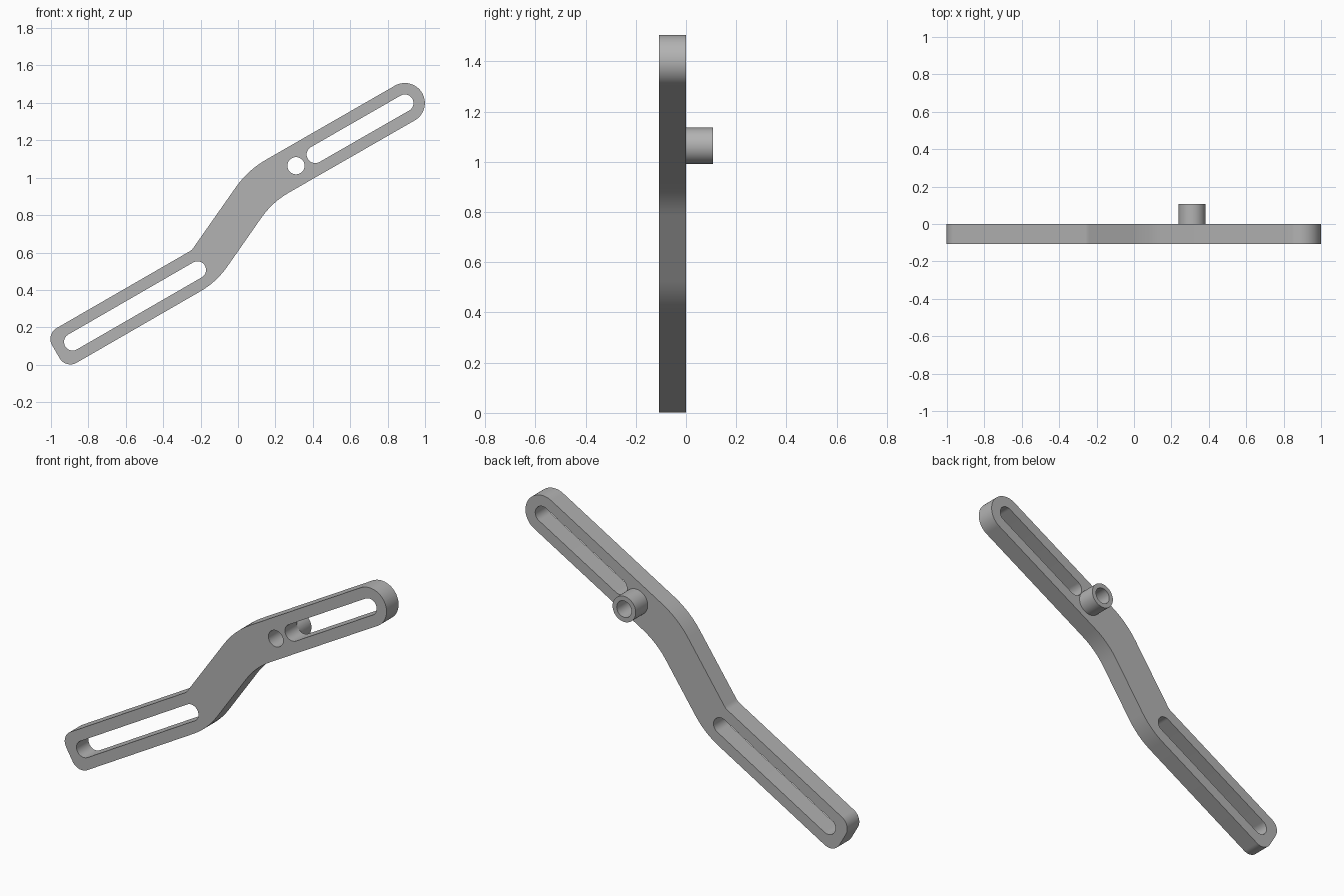
import bpy, bmesh
from math import radians, cos, sin, pi, tan
from mathutils import Vector

if "Cube" in bpy.data.objects:
    bpy.data.objects.remove(bpy.data.objects["Cube"], do_unlink=True)

GREY = (0.45, 0.45, 0.45, 1)
grey = bpy.data.materials.new("plain grey")
grey.use_nodes = True
grey.diffuse_color = GREY
grey.node_tree.nodes["Principled BSDF"].inputs["Base Color"].default_value = GREY

THICK, HALF, SLOT_R = 0.107, 0.107, 0.046
along = Vector((cos(radians(30)), sin(radians(30))))   # direction of both arms
across = Vector((-along.y, along.x))
low_end, low_in = Vector((-0.884, 0.122)), Vector((-0.217, 0.507))
up_in, up_end = Vector((0.413, 1.124)), Vector((0.892, 1.399))
pivot = Vector((0.31, 1.064))


def arc(centre, radius, start, sweep, steps):
    return [centre + radius * Vector((cos(start + sweep * i / steps),
                                      sin(start + sweep * i / steps)))
            for i in range(steps + 1)]


def circle(centre, radius, steps=48):
    return arc(centre, radius, 0, 2 * pi, steps)[:-1]


def slot(a, b, radius):
    t = radians(30)
    return arc(b, radius, t - pi / 2, pi, 24) + arc(a, radius, t + pi / 2, pi, 24)


def rounded(corners):
    """Closed outline from (corner, fillet radius) pairs."""
    pts = []
    for i, (p, r) in enumerate(corners):
        a = (corners[i - 1][0] - p).normalized()
        b = (corners[(i + 1) % len(corners)][0] - p).normalized()
        half = a.angle(b) / 2
        centre = p + (a + b).normalized() * r / sin(half)
        v0 = p + a * r / tan(half) - centre
        v1 = p + b * r / tan(half) - centre
        total = v0.angle(v1)
        steps = max(6, int(total / radians(5)))
        for k in range(steps + 1):
            f = total * k / steps
            pts.append(centre + (v0 * sin(total - f) + v1 * sin(f)) / sin(total))
    return pts


def extruded(name, loops, y0, y1):
    """Fill the outline around its holes and give it depth along y."""
    bm = bmesh.new()
    for loop in loops:
        vs = [bm.verts.new((p.x, y0, p.y)) for p in loop]
        for i, v in enumerate(vs):
            bm.edges.new((vs[i - 1], v))
    bmesh.ops.triangle_fill(bm, use_beauty=True, edges=bm.edges[:],
                            normal=(0, -1, 0))
    ext = bmesh.ops.extrude_face_region(bm, geom=bm.faces[:],
                                        use_keep_orig=True)
    moved = [g for g in ext["geom"] if isinstance(g, bmesh.types.BMVert)]
    bmesh.ops.translate(bm, verts=moved, vec=(0, y1 - y0, 0))
    bmesh.ops.recalc_face_normals(bm, faces=bm.faces[:])
    mesh = bpy.data.meshes.new(name)
    bm.to_mesh(mesh)
    bm.free()
    mesh.materials.append(grey)
    ob = bpy.data.objects.new(name, mesh)
    bpy.context.collection.objects.link(ob)
    bpy.ops.object.select_all(action="DESELECT")
    ob.select_set(True)
    bpy.context.view_layer.objects.active = ob
    bpy.ops.object.shade_smooth_by_angle(angle=radians(30))
    return ob


# Cranked arm: blunt lower end, steep middle, fully round upper end
outline = rounded([
    (low_end - along * 0.104 - across * HALF, 0.067),
    (Vector((-0.115, 0.442)), 0.45),
    (Vector((0.183, 0.869)), 0.45),
    (up_end + along * HALF - across * HALF, HALF * 0.998),
    (up_end + along * HALF + across * HALF, HALF * 0.998),
    (Vector((0.052, 1.040)), 0.5),
    (Vector((-0.247, 0.613)), 0.06),
    (low_end - along * 0.104 + across * HALF, 0.067),
])
extruded("slotted_arm", [outline, slot(low_end, low_in, SLOT_R),
                         slot(up_in, up_end, SLOT_R),
                         circle(pivot, SLOT_R)], -THICK, 0)

# Hollow boss standing on the back around the pivot hole
extruded("pivot_boss", [circle(pivot, 0.072), circle(pivot, SLOT_R)], 0, THICK)
